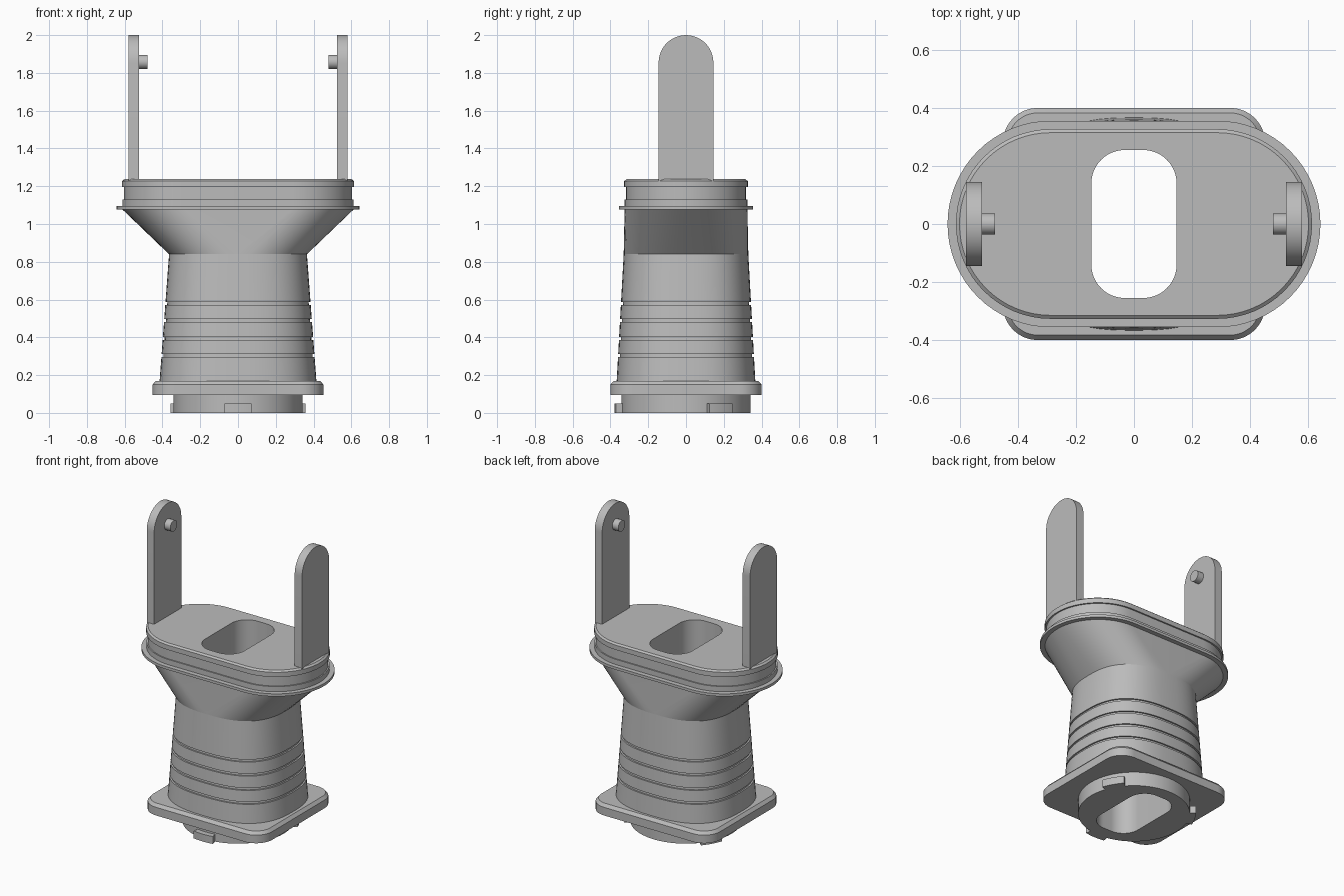
import bpy, bmesh, math
from math import sin, cos, pi
from mathutils import Matrix

if "Cube" in bpy.data.objects:
    bpy.data.objects.remove(bpy.data.objects["Cube"])

grey = bpy.data.materials.new("plain_grey")
grey.use_nodes = True
colour = (0.5, 0.5, 0.5, 1)
grey.diffuse_color = colour
grey.node_tree.nodes["Principled BSDF"].inputs["Base Color"].default_value = colour

STEPS = 16  # segments per quarter of an outline


def finish(name, bm):
    mesh = bpy.data.meshes.new(name)
    bm.to_mesh(mesh)
    bm.free()
    mesh.materials.append(grey)
    obj = bpy.data.objects.new(name, mesh)
    bpy.context.collection.objects.link(obj)
    bpy.ops.object.select_all(action='DESELECT')
    obj.select_set(True)
    bpy.context.view_layer.objects.active = obj
    bpy.ops.object.shade_smooth_by_angle(angle=math.radians(28))
    return obj


def rounded(a, b, r, z):
    """Rounded rectangle outline with half sizes a, b."""
    pts = []
    for q, (sx, sy) in enumerate([(1, 1), (-1, 1), (-1, -1), (1, -1)]):
        for i in range(STEPS + 1):
            t = (q + i / STEPS) * pi / 2
            pts.append((sx * (a - r) + r * cos(t), sy * (b - r) + r * sin(t), z))
    return pts


def stadium(a, z):
    """Outline with straight long sides and round ends."""
    r = a - 0.287
    return rounded(a, r, r, z)


def bulged(a, b, z, power=2.6):
    """Soft rounded outline with slightly bulging sides."""
    pts = []
    for q in range(4):
        for i in range(STEPS + 1):
            t = (q + i / STEPS) * pi / 2
            c, s = cos(t), sin(t)
            pts.append((math.copysign(a * abs(c) ** (2 / power), c),
                        math.copysign(b * abs(s) ** (2 / power), s), z))
    return pts


def loft(name, sections):
    bm = bmesh.new()
    rings = [[bm.verts.new(p) for p in sec] for sec in sections]
    n = len(rings[0])
    for low, high in zip(rings, rings[1:]):
        for i in range(n):
            j = (i + 1) % n
            bm.faces.new((low[i], low[j], high[j], high[i]))
    bmesh.ops.remove_doubles(bm, verts=bm.verts, dist=0.0004)
    return finish(name, bm)


def prism(name, outline, offset):
    """Extrude a flat outline along an offset vector."""
    bm = bmesh.new()
    face = bm.faces.new([bm.verts.new(p) for p in outline])
    ext = bmesh.ops.extrude_face_region(bm, geom=[face])
    bmesh.ops.translate(bm, vec=offset, verts=[g for g in ext["geom"] if isinstance(g, bmesh.types.BMVert)])
    bmesh.ops.recalc_face_normals(bm, faces=bm.faces)
    return finish(name, bm)


def hole(z):
    return rounded(0.147, 0.255, 0.115, z)


def spigot_ring(z):
    return rounded(0.342, 0.342, 0.342, z)


def body_ring(z, inset=0):
    t = (z - 0.17) / 0.67
    return bulged(0.415 - 0.05 * t - inset, 0.367 - 0.037 * t - inset, z)


TOP, FLOOR, SHOULDER = 1.237, 0.17, 0.84

# Straight passage through the whole piece
loft("passage_wall", [hole(TOP), hole(0)])

# Round spigot under the plate, with three locking tabs
loft("spigot", [hole(0), spigot_ring(0), spigot_ring(0.095)])
for k, name in enumerate(["front_tab", "left_tab", "right_tab"]):
    mid = -pi / 2 + k * 2 * pi / 3
    angles = [mid + (i / 8 - 0.5) * 0.38 for i in range(9)]
    arc = [(0.378 * cos(a), 0.378 * sin(a), 0) for a in angles]
    arc += [(0.33 * cos(a), 0.33 * sin(a), 0) for a in reversed(angles)]
    prism(name, arc, (0, 0, 0.05))

# Base plate with a chamfered top edge
loft("base_plate", [spigot_ring(0.095), rounded(0.452, 0.4, 0.12, 0.095),
                    rounded(0.452, 0.4, 0.12, 0.15),
                    rounded(0.435, 0.383, 0.103, FLOOR), body_ring(FLOOR)])

# Tapered body with four grooves
rings = [body_ring(FLOOR)]
for z in (0.303, 0.394, 0.488, 0.58):
    lo, hi = z - 0.008, z + 0.008
    rings += [body_ring(lo), body_ring(lo, 0.01), body_ring(hi, 0.01), body_ring(hi)]
loft("grooved_body", rings + [body_ring(SHOULDER)])

# Funnel widening to the rim
loft("funnel", [body_ring(SHOULDER), stadium(0.612, 1.077)])

# Stepped rim with flange and flat deck
loft("rim", [stadium(a, z) for a, z in (
    (0.612, 1.077), (0.643, 1.077), (0.643, 1.095), (0.612, 1.095), (0.612, 1.13),
    (0.604, 1.13), (0.604, 1.195), (0.614, 1.195), (0.614, 1.227), (0.602, TOP))]
    + [hole(TOP)])

# Upright arms with inward pins
for side, name in ((1, "left"), (-1, "right")):
    outline = [(side * 0.525, -0.145, 1.225), (side * 0.525, 0.145, 1.225)]
    outline += [(side * 0.525, 0.145 * cos(i * pi / 24), 1.855 + 0.145 * sin(i * pi / 24))
                for i in range(25)]
    prism(name + "_arm", outline, (side * 0.055, 0, 0))
    circle = [(side * 0.48, 0.037 * cos(i * pi / 16), 1.858 + 0.037 * sin(i * pi / 16))
              for i in range(32)]
    prism(name + "_pin", circle, (side * 0.05, 0, 0))
